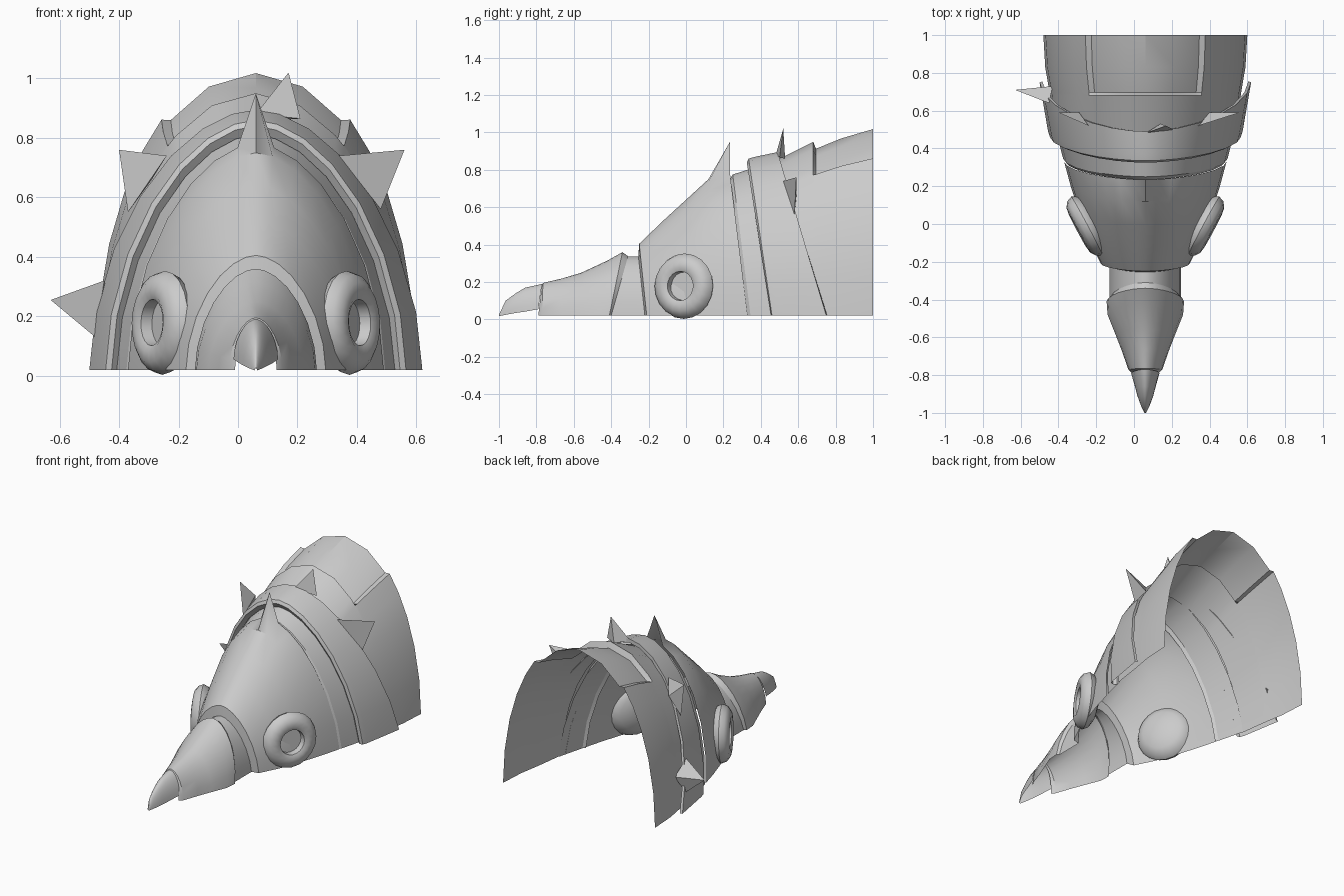
import bpy, bmesh
from math import sin, cos, radians, pi
from mathutils import Vector

CX, Z0 = 0.06, 0.02          # symmetry plane and open lower edge


def finish(name, bm, angle=30):
    bmesh.ops.recalc_face_normals(bm, faces=bm.faces[:])
    me = bpy.data.meshes.new(name)
    bm.to_mesh(me)
    bm.free()
    ob = bpy.data.objects.new(name, me)
    bpy.context.collection.objects.link(ob)
    bpy.ops.object.select_all(action='DESELECT')
    ob.select_set(True)
    bpy.context.view_layer.objects.active = ob
    bpy.ops.object.shade_smooth_by_angle(angle=radians(angle))
    return ob


def arch_loft(name, rows, p=1.8, degs=None, shift=None):
    """Skin arches; row = (y at top, y at base, half width, top z[, base z])."""
    half = degs or [0, 15, 30, 44, 57, 69, 80, 90]
    degs = half + [180 - d for d in half[-2::-1]]
    bm = bmesh.new()
    grid = []
    for r, row in enumerate(rows):
        yt, yb, w, h = row[:4]
        z0 = row[4] if len(row) > 4 else Z0
        line = []
        for c, d in enumerate(degs):
            a = radians(d)
            k = max(sin(a), 0) ** (2 / p)
            x = w * abs(cos(a)) ** (2 / p) * (1 if d < 90 else -1)
            co = Vector((CX + x, yb + (yt - yb) * k, z0 + (h - z0) * k))
            if shift:
                co += Vector(shift(r, d))
            line.append(bm.verts.new(co))
        grid.append(line)
    for a, b in zip(grid, grid[1:]):
        for i in range(len(a) - 1):
            bm.faces.new((a[i], a[i + 1], b[i + 1], b[i]))
    return finish(name, bm)


# Curved beak tip
arch_loft("beak_tip", [
    (-1.0, -1.0, 0.004, 0.025, 0.018), (-0.965, -0.965, 0.022, 0.10, 0.025),
    (-0.91, -0.91, 0.042, 0.14, 0.035), (-0.86, -0.86, 0.055, 0.17, 0.042),
    (-0.77, -0.79, 0.075, 0.19, 0.055)])

# Beak with a raised lip and a plain neck behind it
arch_loft("beak", [
    (-0.77, -0.79, 0.07, 0.186), (-0.765, -0.77, 0.09, 0.195),
    (-0.66, -0.67, 0.125, 0.22), (-0.56, -0.58, 0.16, 0.25),
    (-0.42, -0.48, 0.20, 0.315), (-0.34, -0.41, 0.205, 0.36),
    (-0.31, -0.40, 0.19, 0.338), (-0.25, -0.22, 0.19, 0.338)])


# Face plate with its pointed crest on the rear edge
def crest(r, d):
    return (0, 0, 0.17) if r == 5 and d == 90 else (0, 0, 0)


arch_loft("face_plate", [
    (-0.255, -0.22, 0.19, 0.34), (-0.25, -0.21, 0.235, 0.405),
    (-0.12, -0.08, 0.30, 0.53), (0.0, 0.06, 0.35, 0.64),
    (0.12, 0.20, 0.395, 0.75), (0.235, 0.33, 0.43, 0.78)], shift=crest)

# Narrow collar, then the rimmed collar
arch_loft("inner_collar", [
    (0.235, 0.33, 0.42, 0.75), (0.25, 0.345, 0.435, 0.775),
    (0.42, 0.52, 0.48, 0.83)])
arch_loft("outer_collar", [
    (0.345, 0.475, 0.465, 0.81), (0.325, 0.455, 0.485, 0.84),
    (0.335, 0.46, 0.505, 0.86), (0.37, 0.49, 0.515, 0.87),
    (0.49, 0.75, 0.56, 0.895), (0.49, 0.755, 0.545, 0.87)])


# Rear shell with a sunken top panel
def sunken(r, d):
    return (0, 0, -0.042) if r >= 2 and 56 < d < 124 else (0, 0, 0)


arch_loft("rear_shell", [
    (0.42, 0.50, 0.48, 0.82), (0.68, 0.68, 0.505, 0.95),
    (0.695, 0.695, 0.507, 0.955), (0.83, 0.83, 0.53, 1.01),
    (1.0, 1.0, 0.54, 1.06)], p=2,
    degs=[0, 12, 24, 35, 45, 54, 58, 73, 90], shift=sunken)

# Eyes: lathed ring with a hollow centre and domed back
EYE = [(0.0, 0.005), (0.075, 0.005), (0.078, 0.045), (0.10, 0.055), (0.135, 0.05),
       (0.163, 0.03), (0.175, 0.0), (0.16, -0.03), (0.12, -0.055),
       (0.06, -0.07), (0.0, -0.075)]
for side, label in ((1, "right"), (-1, "left")):
    axis = Vector((0.88 * side, -0.47, 0.03)).normalized()
    u = axis.cross(Vector((0, 0, 1))).normalized()
    v = u.cross(axis)
    centre = Vector((CX + 0.31 * side, -0.01, 0.178))
    n = 20
    bm = bmesh.new()
    rings = []
    for r, a in EYE:
        rings.append([bm.verts.new(centre + axis * a + r * (
            u * cos(2 * pi * i / n) + v * sin(2 * pi * i / n))) for i in range(n)])
    for a, b in zip(rings, rings[1:]):
        for i in range(n):
            j = (i + 1) % n
            bm.faces.new((a[i], a[j], b[j], b[i]))
    bmesh.ops.remove_doubles(bm, verts=bm.verts[:], dist=1e-5)
    finish(label + "_eye", bm, 40)

# Thin spikes standing on the outer collar: two base corners, back corner, tip
SPIKES = {
    "top_spike": ((0.06, 0.48, 0.88), (0.21, 0.50, 0.865), (0.14, 0.53, 0.86), (0.17, 0.52, 1.02)),
    "right_spike": ((0.34, 0.52, 0.74), (0.48, 0.58, 0.56), (0.40, 0.59, 0.66), (0.56, 0.59, 0.76)),
    "left_upper_spike": ((-0.24, 0.52, 0.74), (-0.37, 0.58, 0.55), (-0.29, 0.59, 0.66), (-0.40, 0.59, 0.76)),
    "left_lower_spike": ((-0.45, 0.64, 0.32), (-0.48, 0.69, 0.13), (-0.43, 0.73, 0.23), (-0.63, 0.71, 0.255)),
}
for name, pts in SPIKES.items():
    bm = bmesh.new()
    vs = [bm.verts.new(q) for q in pts]
    for f in ((0, 1, 3), (1, 2, 3), (2, 0, 3), (0, 2, 1)):
        bm.faces.new([vs[i] for i in f])
    finish(name, bm, 10)
